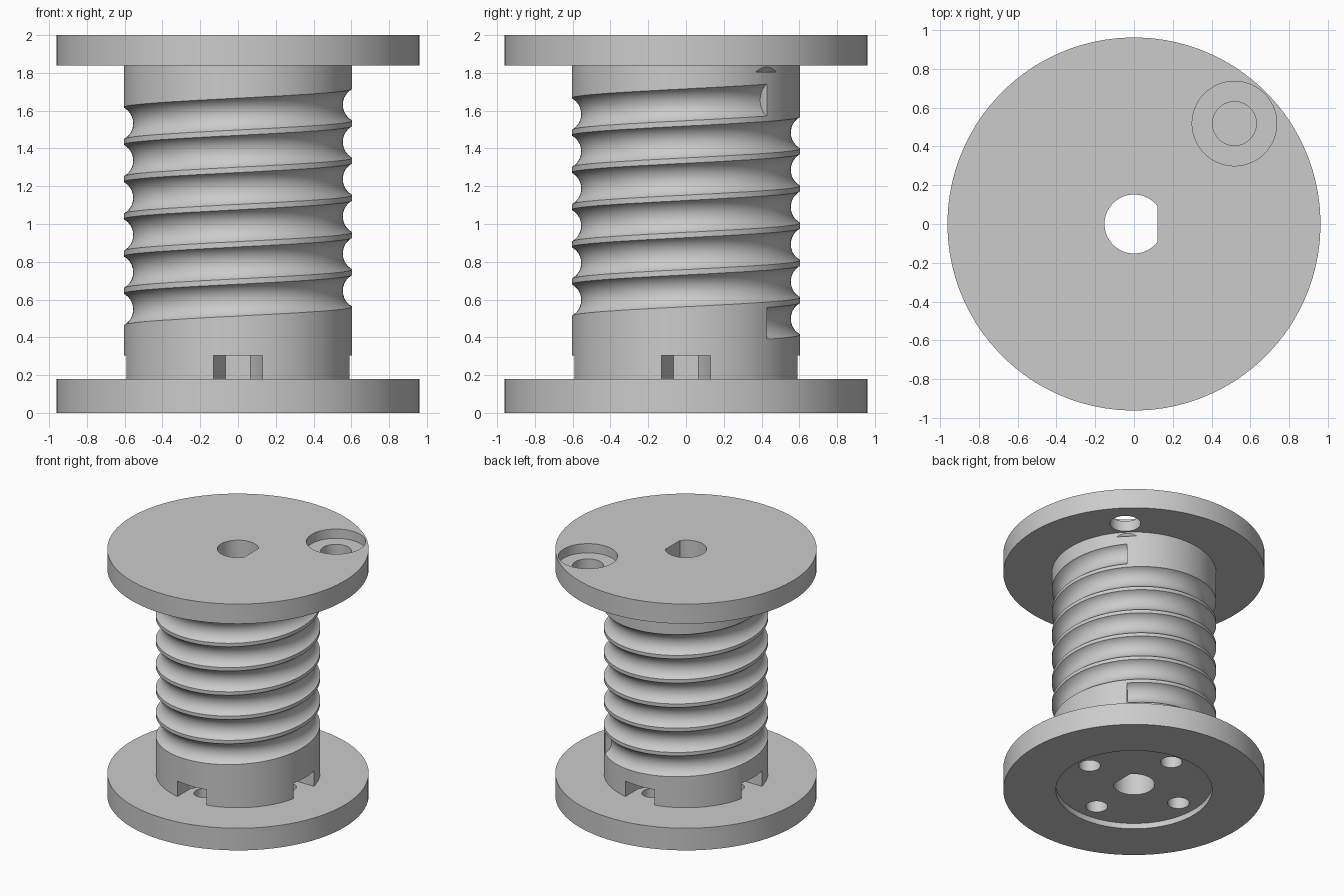
import bpy, bmesh, math
from mathutils import Vector, Matrix

cube = bpy.data.objects.get("Cube")
if cube:
    bpy.data.objects.remove(cube, do_unlink=True)

grey = bpy.data.materials.new("plain_grey")
grey.use_nodes = True
grey.diffuse_color = (0.6, 0.6, 0.6, 1)
grey.node_tree.nodes["Principled BSDF"].inputs["Base Color"].default_value = (0.6, 0.6, 0.6, 1)

FLANGE_R, DRUM_R = 0.962, 0.605
DRUM_BOTTOM, DRUM_TOP, HEIGHT = 0.18, 1.84, 2.0
SEGMENTS = 96


def loft(name, rings):
    """Closed solid through a list of equal-length point rings."""
    bm = bmesh.new()
    loops = [[bm.verts.new(p) for p in ring] for ring in rings]
    n = len(loops[0])
    for a, b in zip(loops, loops[1:]):
        for i in range(n):
            j = (i + 1) % n
            bm.faces.new((a[i], a[j], b[j], b[i]))
    bm.faces.new(loops[0][::-1])
    bm.faces.new(loops[-1])
    bmesh.ops.recalc_face_normals(bm, faces=bm.faces)
    mesh = bpy.data.meshes.new(name)
    bm.to_mesh(mesh)
    bm.free()
    obj = bpy.data.objects.new(name, mesh)
    obj.data.materials.append(grey)
    bpy.context.collection.objects.link(obj)
    return obj


def prism(name, outline, z0, z1):
    return loft(name, [[(x, y, z) for x, y in outline] for z in (z0, z1)])


def circle(r, x=0.0, y=0.0, n=SEGMENTS):
    steps = [math.tau * (i + 0.5) / n for i in range(n)]
    return [(x + r * math.cos(a), y + r * math.sin(a)) for a in steps]


def cone(name, x, y, r0, z0, r1, z1):
    return loft(name, [[(px, py, z) for px, py in circle(r, x, y, 48)]
                       for r, z in ((r0, z0), (r1, z1))])


def cut(target, cutter):
    cutter.hide_render = True
    mod = target.modifiers.new("cut", 'BOOLEAN')
    mod.operation = 'DIFFERENCE'
    mod.solver = 'EXACT'
    mod.object = cutter
    bpy.context.view_layer.objects.active = target
    bpy.ops.object.modifier_apply(modifier=mod.name)
    bpy.data.objects.remove(cutter, do_unlink=True)


def cut_shaft_bore(target):
    # Round bore with one flat on the +x side
    r, flat = 0.152, 0.12
    a = math.acos(flat / r)
    n = 48
    steps = [a + (math.tau - 2 * a) * i / n for i in range(n + 1)]
    outline = [(r * math.cos(t), r * math.sin(t)) for t in steps]
    cut(target, prism("bore_cutter", outline, -0.1, HEIGHT + 0.1))


# Bottom flange with shallow recess and four screw holes
bottom = prism("bottom_flange", circle(FLANGE_R), 0, DRUM_BOTTOM)
cut(bottom, prism("recess_cutter", circle(0.575), -0.1, 0.045))
cut_shaft_bore(bottom)
SCREW_R = 0.427
for k in range(4):
    a = k * math.pi / 2
    hole = circle(0.08, SCREW_R * math.cos(a), SCREW_R * math.sin(a), 32)
    cut(bottom, prism("screw_cutter", hole, -0.1, 0.3))

# Top flange with counterbored hole
HOLE = 0.518
top = prism("top_flange", circle(FLANGE_R), DRUM_TOP, HEIGHT)
cut_shaft_bore(top)
cut(top, prism("hole_cutter", circle(0.113, HOLE, HOLE, 64), 1.7, 2.1))
cut(top, prism("counterbore_cutter", circle(0.218, HOLE, HOLE, 64), 1.925, 2.1))

# Drum
drum = prism("grooved_drum", circle(DRUM_R), DRUM_BOTTOM, DRUM_TOP)

# Helical rope groove: six turns of a round section
GROOVE_R, PATH_R, PITCH, TURNS = 0.097, 0.652, 0.197, 6
rings = []
for s in range(SEGMENTS * TURNS + 1):
    t = s / SEGMENTS
    a = math.pi / 4 + math.tau * t
    out = Vector((math.cos(a), math.sin(a), 0))
    centre = out * PATH_R + Vector((0, 0, 0.474 + PITCH * t))
    rings.append([centre + out * (GROOVE_R * math.cos(b)) + Vector((0, 0, GROOVE_R * math.sin(b)))
                  for b in (math.tau * i / 32 for i in range(32))])
cut(drum, loft("groove_cutter", rings))

# Four half-hexagon nut slots around the foot of the drum
W = 0.13
inner = SCREW_R - W * math.sqrt(3) / 2
slot = [(0.7, -W), (0.7, W), (SCREW_R, W), (inner, W / 2), (inner, -W / 2), (SCREW_R, -W)]
for k in range(4):
    turn = Matrix.Rotation(k * math.pi / 2, 2)
    cut(drum, prism("nut_cutter", [turn @ Vector(p) for p in slot], 0.1, 0.305))

# Small flared relief under the rope hole
cut(drum, cone("relief_cutter", HOLE, HOLE, 0.154, 1.805, 0.113, 1.846))
cut_shaft_bore(drum)

# Smooth round walls, sharp rims
for obj in (bottom, top, drum):
    bpy.ops.object.select_all(action='DESELECT')
    obj.select_set(True)
    bpy.context.view_layer.objects.active = obj
    bpy.ops.object.shade_smooth_by_angle(angle=math.radians(30))
